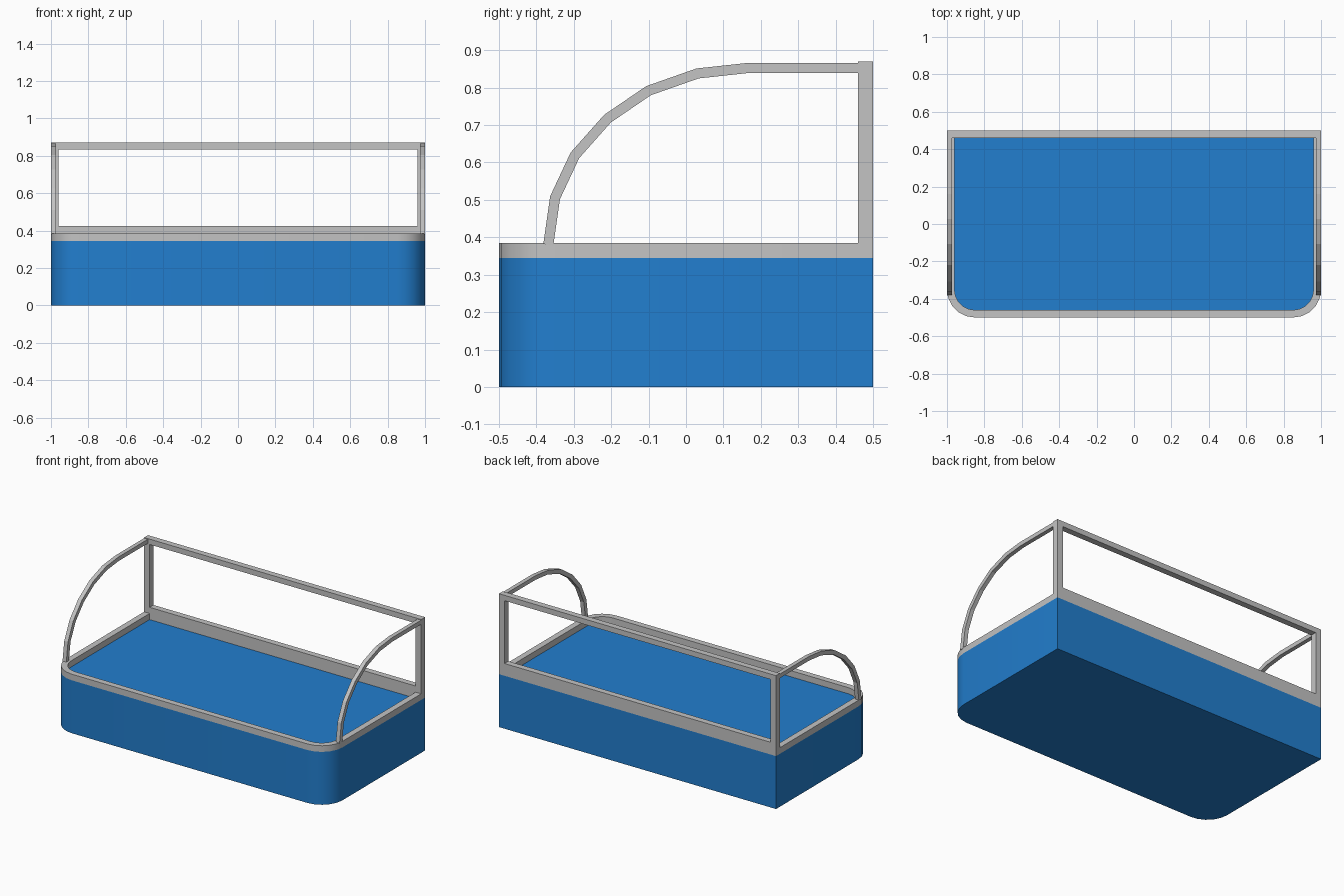
import bpy, bmesh, math
from mathutils import Vector

if "Cube" in bpy.data.objects:
    bpy.data.objects.remove(bpy.data.objects["Cube"])


def material(name, color):
    m = bpy.data.materials.new(name)
    m.diffuse_color = (*color, 1)
    m.use_nodes = True
    m.node_tree.nodes["Principled BSDF"].inputs["Base Color"].default_value = m.diffuse_color
    return m


BLUE = material("blue body", (0.016, 0.21, 0.62))
GREY = material("light grey metal", (0.55, 0.55, 0.55))


def finish(name, bm, mat, smooth=False):
    bmesh.ops.recalc_face_normals(bm, faces=bm.faces)
    me = bpy.data.meshes.new(name)
    bm.to_mesh(me)
    bm.free()
    me.materials.append(mat)
    ob = bpy.data.objects.new(name, me)
    bpy.context.collection.objects.link(ob)
    if smooth:
        bpy.ops.object.select_all(action='DESELECT')
        ob.select_set(True)
        bpy.context.view_layer.objects.active = ob
        bpy.ops.object.shade_smooth_by_angle(angle=math.radians(35))
    return ob


def prism(name, outline, z0, z1, mat):
    bm = bmesh.new()
    face = bm.faces.new([bm.verts.new((x, y, z0)) for x, y in outline])
    ext = bmesh.ops.extrude_face_region(bm, geom=[face], use_keep_orig=True)
    top = [v for v in ext["geom"] if isinstance(v, bmesh.types.BMVert)]
    bmesh.ops.translate(bm, verts=top, vec=(0, 0, z1 - z0))
    return finish(name, bm, mat, True)


def box(name, lo, hi, mat):
    return prism(name, [(lo[0], lo[1]), (hi[0], lo[1]), (hi[0], hi[1]), (lo[0], hi[1])],
                 lo[2], hi[2], mat)


def u_path(inset, back, n=5):
    # Open path from back left, round both front corners, to back right
    r = 0.15 - inset
    pts = [(-1 + inset, back)]
    for cx, start in ((-0.85, 180), (0.85, 270)):
        for i in range(n + 1):
            a = math.radians(start + 90 * i / n)
            pts.append((cx + r * math.cos(a), -0.35 + r * math.sin(a)))
    return pts + [(1 - inset, back)]


# Body and the rim around its top
prism("body", u_path(0, 0.5), 0, 0.345, BLUE)
prism("front_rim", u_path(0, 0.46) + u_path(0.04, 0.46)[::-1], 0.345, 0.385, GREY)

# Back frame
box("back_lower_rail", (-0.96, 0.46, 0.345), (0.96, 0.5, 0.425), GREY)
box("back_upper_rail", (-0.96, 0.46, 0.835), (0.96, 0.5, 0.87), GREY)
for side, x0 in (("left", -1), ("right", 0.96)):
    box(side + "_post", (x0, 0.46, 0.345), (x0 + 0.04, 0.5, 0.87), GREY)

# Curved side bars, square section swept along a mitred path
ARC = [Vector(p) for p in ((-0.368, 0.38), (-0.35, 0.506), (-0.297, 0.619), (-0.21, 0.717),
                           (-0.1, 0.792), (0.031, 0.838), (0.16, 0.852), (0.465, 0.852))]
W = 0.027
for side, x0 in (("left", -1), ("right", 1 - W)):
    bm = bmesh.new()
    rings = []
    for i, p in enumerate(ARC):
        d0 = (p - ARC[i - 1]).normalized() if i else (ARC[1] - p).normalized()
        d1 = (ARC[i + 1] - p).normalized() if i < len(ARC) - 1 else d0
        t = (d0 + d1).normalized()
        n = Vector((-t.y, t.x)) * (W / 2 / t.dot(d0))
        a, b = p + n, p - n
        rings.append([bm.verts.new(c) for c in ((x0, a.x, a.y), (x0 + W, a.x, a.y),
                                                (x0 + W, b.x, b.y), (x0, b.x, b.y))])
    for r, s in zip(rings, rings[1:]):
        for k in range(4):
            bm.faces.new((r[k], r[(k + 1) % 4], s[(k + 1) % 4], s[k]))
    bm.faces.new(rings[0])
    bm.faces.new(rings[-1])
    finish(side + "_curved_bar", bm, GREY)
